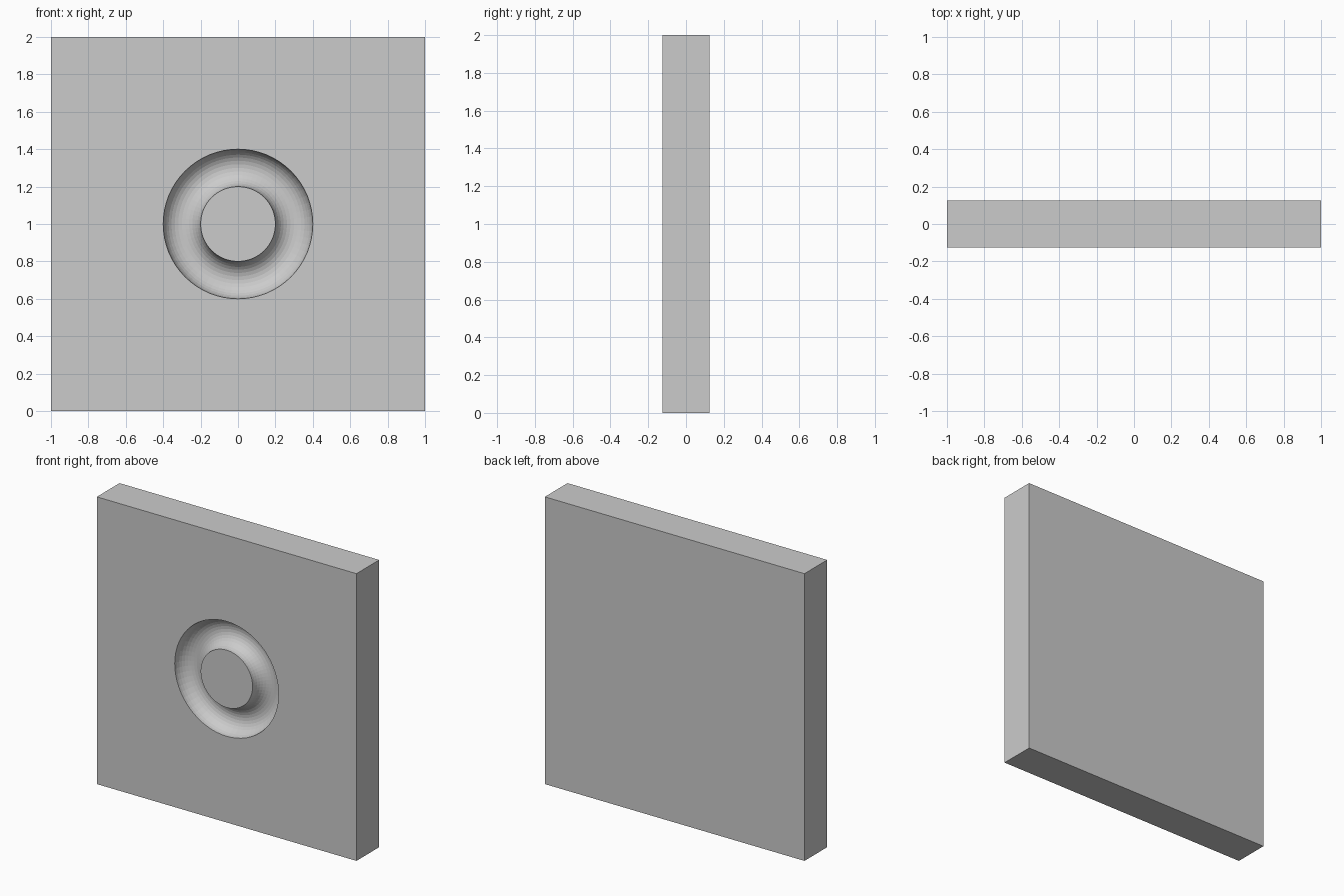
import bpy
import math

if "Cube" in bpy.data.objects:
    bpy.data.objects.remove(bpy.data.objects["Cube"])

WIDTH, THICKNESS, HEIGHT = 2.0, 0.25, 2.0

# Upright square slab
bpy.ops.mesh.primitive_cube_add(size=1, location=(0, 0, HEIGHT / 2))
slab = bpy.context.object
slab.name = "slab"
slab.scale = (WIDTH, THICKNESS, HEIGHT)
bpy.ops.object.transform_apply(location=False, rotation=False, scale=True)

# Ring cutter sunk halfway into the front face
bpy.ops.mesh.primitive_torus_add(
    major_radius=0.3, minor_radius=0.1,
    major_segments=64, minor_segments=32,
    location=(0, -THICKNESS / 2, HEIGHT / 2),
    rotation=(math.pi / 2, 0, 0))
cutter = bpy.context.object
cutter.name = "ring_groove_cutter"
cutter.hide_render = True
cutter.display_type = 'WIRE'

# Round-bottomed groove
groove = slab.modifiers.new("ring_groove", 'BOOLEAN')
groove.operation = 'DIFFERENCE'
groove.solver = 'EXACT'
groove.object = cutter
